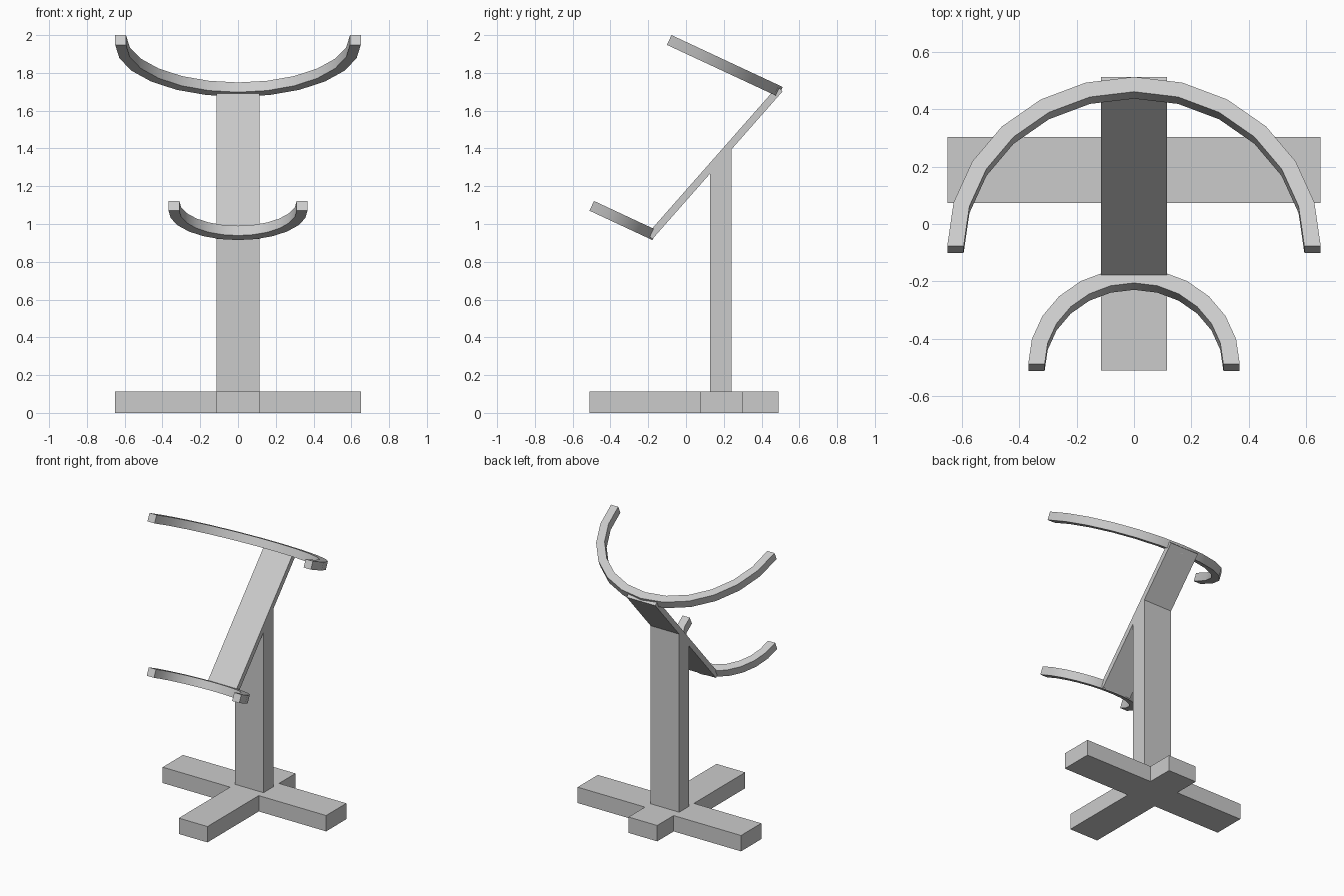
import bpy, bmesh
from math import sin, cos, pi, radians
from mathutils import Matrix, Vector

cube = bpy.data.objects.get("Cube")
if cube:
    bpy.data.objects.remove(cube)

GREY = (0.6, 0.6, 0.6, 1)
grey = bpy.data.materials.new("light grey")
grey.use_nodes = True
grey.diffuse_color = GREY
grey.node_tree.nodes["Principled BSDF"].inputs["Base Color"].default_value = GREY


def prism(name, outline, depth, matrix):
    """Extrude a flat outline by a depth along the local z axis, then place it."""
    bm = bmesh.new()
    face = bm.faces.new([bm.verts.new((a, b, 0)) for a, b in outline])
    new = bmesh.ops.extrude_face_region(bm, geom=[face])["geom"]
    verts = [v for v in new if isinstance(v, bmesh.types.BMVert)]
    bmesh.ops.translate(bm, verts=verts, vec=(0, 0, depth))
    bm.transform(matrix)
    bmesh.ops.recalc_face_normals(bm, faces=bm.faces)
    mesh = bpy.data.meshes.new(name)
    bm.to_mesh(mesh)
    bm.free()
    mesh.materials.append(grey)
    obj = bpy.data.objects.new(name, mesh)
    bpy.context.collection.objects.link(obj)
    return obj


W = 0.114       # half width of bars, post and backboard
BASE_H = 0.114

# Cross-shaped floor base
front, back, near, far, side = -0.51, 0.49, 0.073, 0.303, 0.65
right_half = [(W, front), (W, near), (side, near), (side, far), (W, far), (W, back)]
left_half = [(-x, y) for x, y in reversed(right_half)]
prism("base_cross", right_half + left_half, BASE_H, Matrix())

# Side profiles (y, z) are extruded across the width
across = Matrix(((0, 0, 1, -W), (1, 0, 0, 0), (0, 1, 0, 0), (0, 0, 0, 1)))

# Sloping backboard
low, high = Vector((-0.178, 0.92)), Vector((0.512, 1.703))
slope = (high - low).normalized()
thick = Vector((-slope.y, slope.x)) * 0.038
prism("backboard", [low, high, high + thick, low + thick], 2 * W, across)


# Upright post, its top cut to the slope of the backboard
def underside(y):
    return low.y + (y - low.x) * slope.y / slope.x


y0, y1 = 0.127, 0.24
prism("post", [(y0, BASE_H), (y1, BASE_H), (y1, underside(y1)), (y0, underside(y0))],
      2 * W, across)


# Half-ring holders, tilted up towards the front
def half_ring(name, radius, tip_y, tip_z, band=0.057, steps=12):
    angles = [pi * i / steps for i in range(steps + 1)]
    outer = [(radius * cos(a), radius * sin(a)) for a in angles]
    inner = [((radius - band) * cos(a), (radius - band) * sin(a)) for a in reversed(angles)]
    place = Matrix.Translation((0, tip_y, tip_z)) @ Matrix.Rotation(radians(-25), 4, "X")
    ring = prism(name, outer + inner, -band, place)
    bpy.ops.object.select_all(action="DESELECT")
    ring.select_set(True)
    bpy.context.view_layer.objects.active = ring
    bpy.ops.object.shade_smooth_by_angle(angle=radians(30))


half_ring("upper_half_ring", 0.65, -0.077, 2.0)
half_ring("lower_half_ring", 0.368, -0.487, 1.122)
